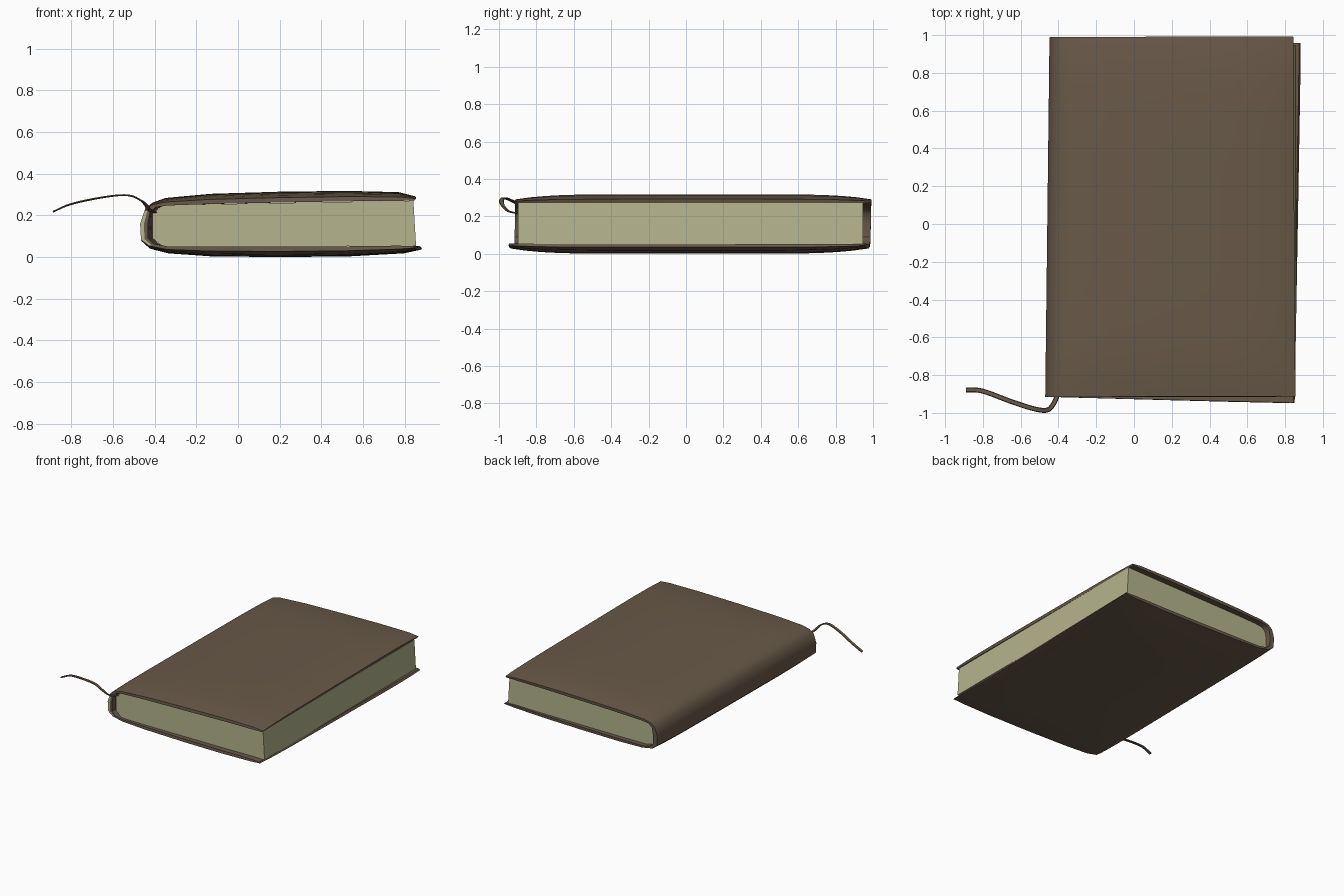
import bpy, bmesh
from mathutils import Vector

default_cube = bpy.data.objects.get("Cube")
if default_cube:
    bpy.data.objects.remove(default_cube, do_unlink=True)


def make_material(name, rgb):
    mat = bpy.data.materials.new(name)
    mat.use_nodes = True
    color = (*rgb, 1.0)
    mat.diffuse_color = color
    for node in mat.node_tree.nodes:
        if node.type == 'BSDF_PRINCIPLED':
            node.inputs["Base Color"].default_value = color
            node.inputs["Roughness"].default_value = 0.8
    return mat


leather = make_material("brown leather", (0.14, 0.10, 0.066))
paper = make_material("cream paper", (0.46, 0.46, 0.27))


def finish(bm, name, materials, angle=0.7):
    """Turn a bmesh into a smooth shaded object with sharp corners."""
    bmesh.ops.recalc_face_normals(bm, faces=bm.faces[:])
    mesh = bpy.data.meshes.new(name)
    bm.to_mesh(mesh)
    bm.free()
    for mat in materials:
        mesh.materials.append(mat)
    obj = bpy.data.objects.new(name, mesh)
    bpy.context.collection.objects.link(obj)
    bpy.ops.object.select_all(action='DESELECT')
    obj.select_set(True)
    bpy.context.view_layer.objects.active = obj
    bpy.ops.object.shade_smooth_by_angle(angle=angle)
    return obj


def bridge(bm, rings):
    """Join consecutive closed rings of vertices with quads."""
    for a, b in zip(rings, rings[1:]):
        count = len(a)
        for i in range(count):
            j = (i + 1) % count
            bm.faces.new((a[i], a[j], b[j], b[i]))


# Cover corners: the bottom board is turned slightly against the top board
HEIGHT = 0.32
BOTTOM = dict(fl=(-0.475, -0.915), fr=(0.85, -0.955), bl=(-0.45, 0.985), br=(0.89, 0.95))
TOP = dict(fl=(-0.465, -0.915), fr=(0.855, -0.907), bl=(-0.445, 0.992), br=(0.838, 0.997))


def place(u, v, z):
    """Map spine-to-edge u, front-to-back v and height z into the skewed book."""
    w = z / HEIGHT
    c = {k: Vector(BOTTOM[k]).lerp(Vector(TOP[k]), w) for k in TOP}
    front = c["fl"].lerp(c["fr"], u)
    back = c["bl"].lerp(c["br"], u)
    p = front.lerp(back, (v + 1) / 2)
    return Vector((p.x, p.y, z))


# Cover: C-shaped section running bottom edge, spine, top edge
outer = [(1, .035), (.94, .018), (.75, .004), (.5, 0), (.25, .004), (.1, .018),
         (.035, .04), (.005, .075), (0, .16), (.015, .235), (.04, .262), (.085, .284),
         (.25, .304), (.5, .314), (.75, .318), (.94, .312), (1, .292)]
inner = [(.995, .052), (.94, .055), (.75, .052), (.5, .05), (.25, .05), (.1, .052),
         (.05, .065), (.03, .09), (.028, .16), (.035, .215), (.055, .24), (.1, .248),
         (.25, .255), (.5, .262), (.75, .268), (.94, .27), (.995, .272)]

bm = bmesh.new()
rings = []
STEPS = 24
for s in range(STEPS + 1):
    v = -1 + 2 * s / STEPS
    pull = 0.55 * abs(v) ** 6          # boards thin out toward the ends
    ring = [bm.verts.new(place(u, v, z + (zi - z) * pull))
            for (u, z), (ui, zi) in zip(outer, inner)]
    ring += [bm.verts.new(place(u, v, z)) for u, z in reversed(inner)]
    rings.append(ring)
bridge(bm, rings)

# Cover end rims, with a worn pale outer edge on the front of the spine
n = len(outer)
for ring in (rings[0], rings[-1]):
    out, inn = ring[:n], ring[n:][::-1]
    mid = [bm.verts.new(a.co.lerp(b.co, 0.5)) for a, b in zip(out, inn)]
    for i in range(n - 1):
        worn = bm.faces.new((out[i], out[i + 1], mid[i + 1], mid[i]))
        bm.faces.new((mid[i], mid[i + 1], inn[i + 1], inn[i]))
        if ring is rings[0] and 6 <= i <= 8:
            worn.material_index = 1
    # Close the tiny gaps beside the long open edges
    for k in (0, n - 1):
        bm.faces.new((out[k], mid[k], inn[k]))
finish(bm, "cover", [leather, paper])

# Page block: section extruded from front to back
section = [(-.41, .09), (-.36, .05), (.855, .053), (.842, .271), (-.36, .25), (-.41, .21)]
bm = bmesh.new()
rings = [[bm.verts.new((x, y, z)) for x, z in section] for y in (-0.898, 0.945)]
bridge(bm, rings)
for ring in rings:
    bm.faces.new(ring)
finish(bm, "page_block", [paper], angle=0.5)

# Ribbon bookmark: flat strip swept along a smooth path
path = [Vector(p) for p in (
    (-.888, -.878, .218), (-.8, -.885, .255), (-.65, -.94, .287), (-.53, -.978, .297),
    (-.46, -.985, .268), (-.425, -.95, .228), (-.40, -.89, .215))]


def smooth_path(points, per_span=6):
    padded = [points[0] * 2 - points[1]] + points + [points[-1] * 2 - points[-2]]
    result = []
    for a, b, c, d in zip(padded, padded[1:], padded[2:], padded[3:]):
        for k in range(per_span):
            t = k / per_span
            result.append(0.5 * (2 * b + (c - a) * t + (2 * a - 5 * b + 4 * c - d) * t * t
                                 + (3 * b - a - 3 * c + d) * t ** 3))
    return result + [points[-1]]


pts = smooth_path(path)
bm = bmesh.new()
rings = []
for i, p in enumerate(pts):
    tangent = (pts[min(i + 1, len(pts) - 1)] - pts[max(i - 1, 0)]).normalized()
    side = tangent.cross(Vector((0, 0, 1))).normalized()
    normal = side.cross(tangent)
    rings.append([bm.verts.new(p + side * a * 0.013 + normal * b * 0.004)
                  for a, b in ((-1, 0), (-.7, 1), (.7, 1), (1, 0), (.7, -1), (-.7, -1))])
bridge(bm, rings)
for ring in (rings[0], rings[-1]):
    bm.faces.new(ring)
finish(bm, "ribbon_bookmark", [leather])
